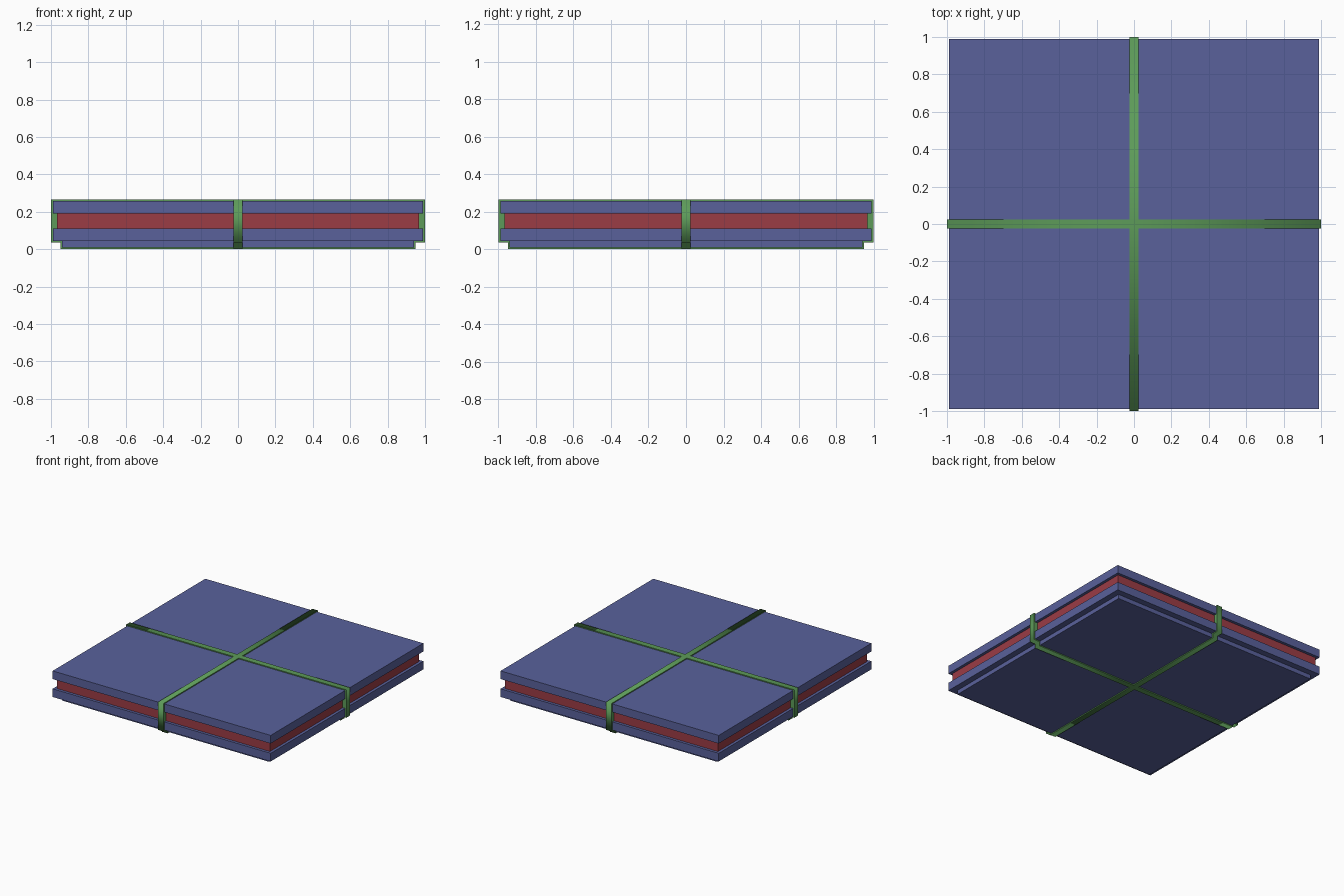
import bpy
import math

if "Cube" in bpy.data.objects:
    bpy.data.objects.remove(bpy.data.objects["Cube"])


def material(name, rgb):
    m = bpy.data.materials.new(name)
    m.diffuse_color = (*rgb, 1)
    m.use_nodes = True
    m.node_tree.nodes["Principled BSDF"].inputs["Base Color"].default_value = m.diffuse_color
    return m


BLUE = material("blue", (0.10, 0.12, 0.33))
RED = material("red", (0.33, 0.045, 0.06))
GREEN = material("green", (0.11, 0.33, 0.10))


def slab(name, half, z0, z1, mat):
    bpy.ops.mesh.primitive_cube_add(size=1, location=(0, 0, (z0 + z1) / 2))
    o = bpy.context.object
    o.name = name
    o.scale = (2 * half, 2 * half, z1 - z0)
    bpy.ops.object.transform_apply(location=False, rotation=False, scale=True)
    o.data.materials.append(mat)


def strap(name, turn):
    # closed band: outer outline with the inner outline as a hole
    outer = [(1, .265), (1, .035), (.949, .035), (.949, 0)]
    inner = [(.99, .257), (.99, .19), (.967, .19), (.967, .11),
             (.99, .11), (.99, .043), (.94, .043), (.94, .008)]
    curve = bpy.data.curves.new(name, 'CURVE')
    curve.dimensions = '2D'
    curve.fill_mode = 'BOTH'
    curve.extrude = 0.024
    for half in (outer, inner):
        loop = half + [(-x, z) for x, z in reversed(half)]
        s = curve.splines.new('POLY')
        s.points.add(len(loop) - 1)
        for p, (x, z) in zip(s.points, loop):
            p.co = (x, z, 0, 1)
        s.use_cyclic_u = True
    o = bpy.data.objects.new(name, curve)
    bpy.context.collection.objects.link(o)
    o.rotation_euler = (math.pi / 2, 0, turn)
    curve.materials.append(GREEN)
    bpy.ops.object.select_all(action='DESELECT')
    o.select_set(True)
    bpy.context.view_layer.objects.active = o
    bpy.ops.object.convert(target='MESH')


# stacked plates
slab("foot_plate", 0.94, 0.008, 0.043, BLUE)
slab("lower_plate", 0.99, 0.043, 0.11, BLUE)
slab("core", 0.967, 0.11, 0.19, RED)
slab("upper_plate", 0.99, 0.19, 0.257, BLUE)

# crossing bands around the stack
strap("strap_x", 0)
strap("strap_y", math.pi / 2)
